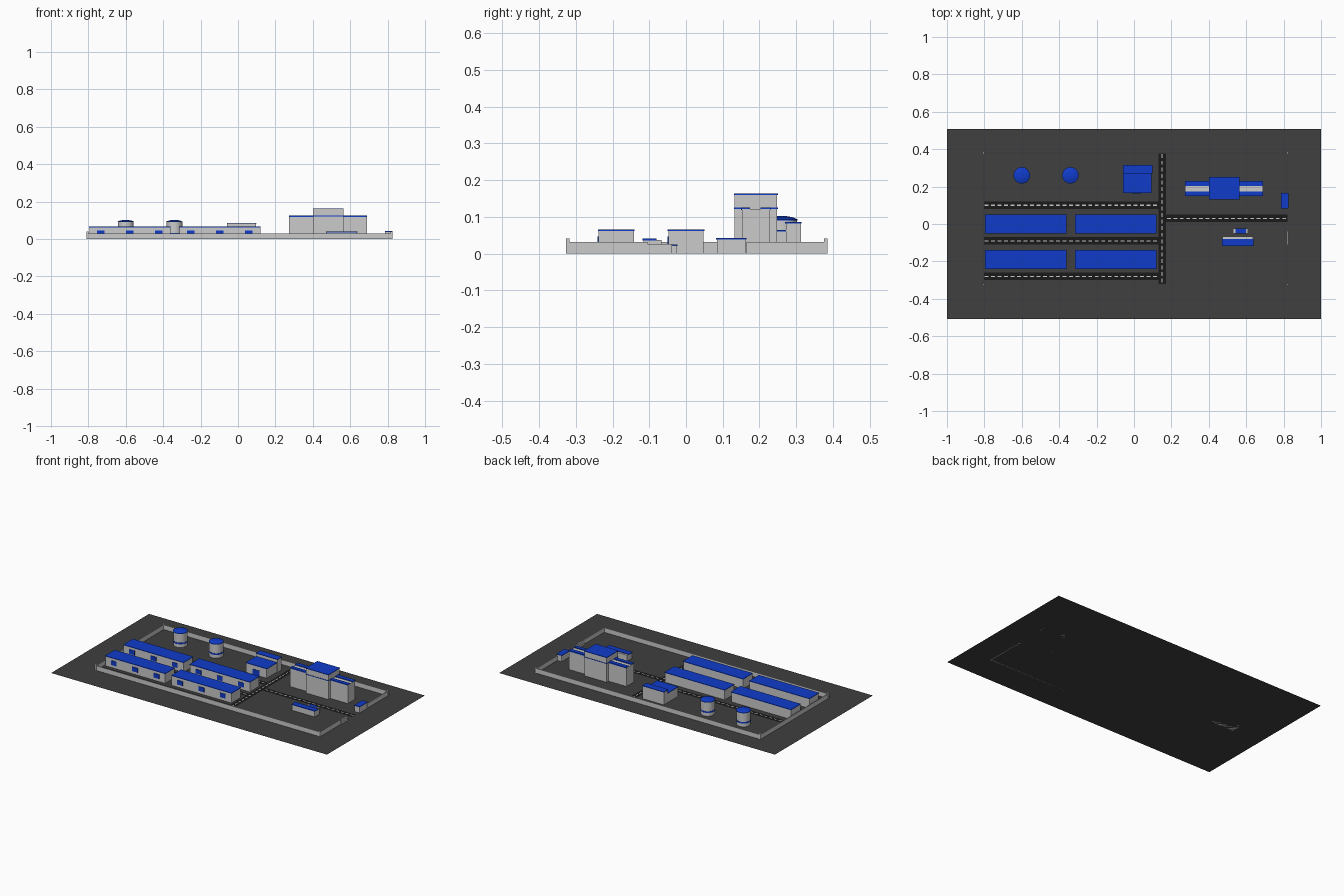
import bpy, math

if "Cube" in bpy.data.objects:
    bpy.data.objects.remove(bpy.data.objects["Cube"])


def material(name, rgb):
    m = bpy.data.materials.new(name)
    m.diffuse_color = (*rgb, 1)
    m.use_nodes = True
    m.node_tree.nodes["Principled BSDF"].inputs["Base Color"].default_value = m.diffuse_color
    return m


BLUE = material("roof_blue", (0.005, 0.045, 0.60))
GROUND = material("ground_dark", (0.05, 0.05, 0.05))
ROAD = material("asphalt", (0.010, 0.010, 0.010))
WHITE = material("road_paint", (0.55, 0.55, 0.55))


def mesh(name, verts, faces, mat=None):
    me = bpy.data.meshes.new(name)
    me.from_pydata(verts, [], faces)
    ob = bpy.data.objects.new(name, me)
    bpy.context.collection.objects.link(ob)
    if mat:
        me.materials.append(mat)
    return ob


def box(name, x0, x1, y0, y1, z0, z1, mat=None):
    v = [(x, y, z) for z in (z0, z1) for x, y in ((x0, y0), (x1, y0), (x1, y1), (x0, y1))]
    f = [(3, 2, 1, 0), (4, 5, 6, 7)] + [(i, (i + 1) % 4, (i + 1) % 4 + 4, i + 4) for i in range(4)]
    return mesh(name, v, f, mat)


def sheet(name, x0, x1, y0, y1, z, mat):
    return mesh(name, [(x0, y0, z), (x1, y0, z), (x1, y1, z), (x0, y1, z)], [(0, 1, 2, 3)], mat)


def house(name, x0, x1, y0, y1, h, lip=0.002, t=0.004):
    box(name + "_body", x0 + lip, x1 - lip, y0 + lip, y1 - lip, 0, h - t)
    box(name + "_roof", x0, x1, y0, y1, h - t, h, BLUE)


def road(name, x0, x1, y0, y1):
    sheet(name, x0, x1, y0, y1, 0.001, ROAD)
    along_x = x1 - x0 > y1 - y0
    length = max(x1 - x0, y1 - y0)
    n = round(length / 0.035)
    for i in range(n):
        a, b = (i + 0.2) * length / n, (i + 0.8) * length / n
        cx, cy = (x0 + x1) / 2, (y0 + y1) / 2
        r = (x0 + a, x0 + b, cy - 0.003, cy + 0.003) if along_x else (cx - 0.003, cx + 0.003, y0 + a, y0 + b)
        sheet(name + "_dash", *r, 0.002, WHITE)


# Site ground and roads
sheet("ground", -1, 1, -0.507, 0.507, 0, GROUND)
for i, y in enumerate((0.10, -0.09, -0.28)):
    road(f"side_road_{i}", -0.805, 0.13, y - 0.02, y + 0.02)
road("main_road", 0.13, 0.17, -0.32, 0.38)
road("entrance_road", 0.17, 0.82, 0.01, 0.05)

# Perimeter wall with corner posts and an entrance gap on the right
X0, X1, Y0, Y1, H, T = -0.805, 0.82, -0.322, 0.38, 0.031, 0.002
box("wall_front", X0, X1, Y0 - T, Y0 + T, 0, H)
box("wall_back", X0, X1, Y1 - T, Y1 + T, 0, H)
box("wall_left", X0 - T, X0 + T, Y0, Y1, 0, H)
box("wall_right_front", X1 - T, X1 + T, Y0, -0.105, 0, H)
box("wall_right_back", X1 - T, X1 + T, 0.165, Y1, 0, H)
for x in (X0, X1):
    for y in (Y0, Y1):
        box("corner_post", x - 0.005, x + 0.005, y - 0.005, y + 0.005, 0, 0.041)

# Four long sheds with blue doors
for x0 in (-0.797, -0.316):
    for y0 in (-0.05, -0.24):
        x1, y1 = x0 + 0.437, y0 + 0.10
        house("shed", x0, x1, y0, y1, 0.066)
        for k in (-1, 0, 1):
            c = (x0 + x1) / 2 + k * 0.155
            box("shed_door", c - 0.02, c + 0.02, y0 - 0.001, y0 + 0.01, 0.018, 0.047, BLUE)

# Storage tanks with blue band and domed cap
N = 32


def lathe(name, cx, cy, prof, mat=None):
    v = [(cx + r * math.cos(2 * math.pi * i / N), cy + r * math.sin(2 * math.pi * i / N), z)
         for r, z in prof for i in range(N)]
    f = [(k * N + i, k * N + (i + 1) % N, (k + 1) * N + (i + 1) % N, (k + 1) * N + i)
         for k in range(len(prof) - 1) for i in range(N)]
    last = (len(prof) - 1) * N
    f += [tuple(reversed(range(N))), tuple(range(last, last + N))]
    ob = mesh(name, v, f, mat)
    ob.data.shade_smooth()
    ob.data.set_sharp_from_angle(angle=math.radians(30))


for x in (-0.60, -0.34):
    lathe("tank_body", x, 0.26, [(0.042, 0), (0.042, 0.091)])
    lathe("tank_band", x, 0.26, [(0.043, 0.022), (0.043, 0.032)], BLUE)
    lathe("tank_cap", x, 0.26, [(0.044, 0.090), (0.044, 0.093), (0.03, 0.099), (0.012, 0.102)], BLUE)

# Workshop with a taller rear section
house("workshop", -0.06, 0.093, 0.165, 0.275, 0.064)
house("workshop_rear", -0.06, 0.098, 0.27, 0.315, 0.086)
box("workshop_door", -0.01, 0.04, 0.164, 0.18, 0, 0.035, BLUE)

# Office block: two wings around a central tower
for x0, x1 in ((0.272, 0.402), (0.562, 0.69)):
    box("office_wing", x0, x1, 0.152, 0.228, 0, 0.121)
    for y0, y1 in ((0.15, 0.174), (0.203, 0.23)):
        box("office_wing_roof", x0, x1, y0, y1, 0.119, 0.126, BLUE)
house("office_tower", 0.40, 0.565, 0.13, 0.25, 0.164)
for y0, y1 in ((0.13, 0.174), (0.203, 0.25)):
    box("office_tower_band", 0.40, 0.565, y0, y1, 0.121, 0.125, BLUE)

# Small canteen with front roof and rear annex
box("canteen_body", 0.473, 0.637, -0.115, -0.067, 0, 0.037)
box("canteen_roof", 0.47, 0.64, -0.118, -0.08, 0.036, 0.041, BLUE)
box("canteen_annex", 0.53, 0.61, -0.05, -0.024, 0, 0.022)
box("canteen_annex_roof", 0.542, 0.598, -0.051, -0.023, 0.021, 0.025, BLUE)

# Gatehouse and sliding gate
house("gatehouse", 0.785, 0.825, 0.082, 0.165, 0.042)
box("gate_base", 0.813, 0.826, -0.113, -0.038, 0, 0.013)
box("gate_panel", 0.815, 0.824, -0.110, -0.038, 0.013, 0.026)
